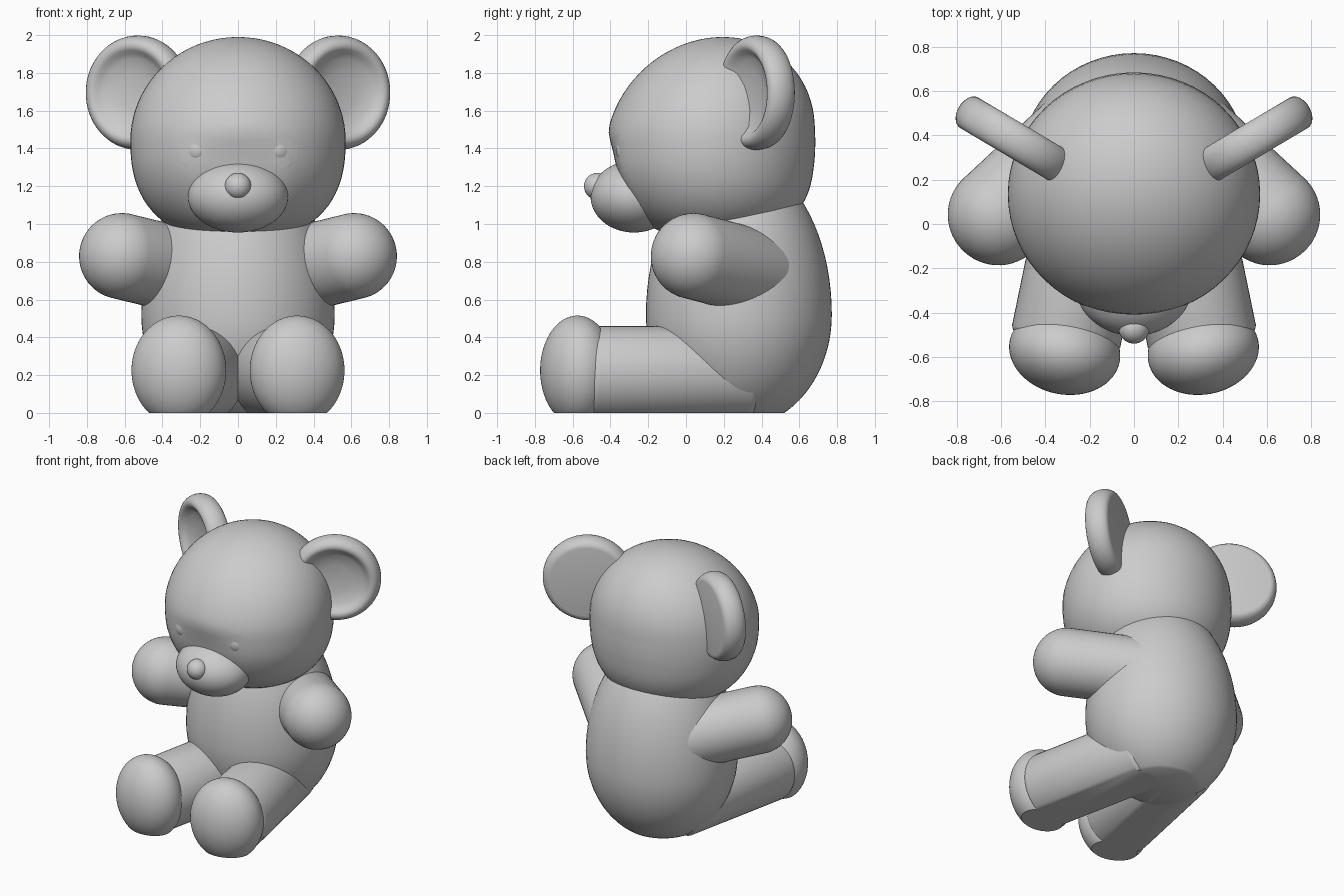
import bpy
import bmesh
import math
from mathutils import Matrix, Vector

cube = bpy.data.objects.get("Cube")
if cube:
    bpy.data.objects.remove(cube, do_unlink=True)

GREY = (0.6, 0.6, 0.6, 1.0)
mat = bpy.data.materials.new("plain grey")
mat.use_nodes = True
mat.diffuse_color = GREY
mat.node_tree.nodes["Principled BSDF"].inputs["Base Color"].default_value = GREY


def finish(name, bm, mirror=False, ground=False):
    """Turn a bmesh into a smooth shaded object, optionally cut flat at the ground."""
    if ground:
        geom = bm.verts[:] + bm.edges[:] + bm.faces[:]
        cut = bmesh.ops.bisect_plane(bm, geom=geom, plane_co=(0, 0, 0),
                                     plane_no=(0, 0, 1), clear_inner=True)
        edges = [e for e in cut["geom_cut"] if isinstance(e, bmesh.types.BMEdge)]
        bmesh.ops.holes_fill(bm, edges=edges, sides=0)
    bmesh.ops.recalc_face_normals(bm, faces=bm.faces[:])
    mesh = bpy.data.meshes.new(name)
    bm.to_mesh(mesh)
    bm.free()
    mesh.materials.append(mat)
    ob = bpy.data.objects.new(name, mesh)
    bpy.context.collection.objects.link(ob)
    bpy.ops.object.select_all(action="DESELECT")
    ob.select_set(True)
    bpy.context.view_layer.objects.active = ob
    bpy.ops.object.shade_smooth_by_angle(angle=math.radians(35))
    if mirror:
        mod = ob.modifiers.new("Mirror", "MIRROR")
        mod.use_mirror_merge = False
    return ob


def sphere(segments=64, rings=40):
    bm = bmesh.new()
    bmesh.ops.create_uvsphere(bm, u_segments=segments, v_segments=rings, radius=1)
    return bm


def aim(bm, origin, direction):
    """Point local +z along a direction and move to the origin point."""
    turn = Vector(direction).to_track_quat("Z", "Y").to_matrix().to_4x4()
    bm.transform(Matrix.Translation(origin) @ turn)


def egg(centre, rx, ry, up, down, power=2.0):
    """Ellipsoid with different upper and lower heights; power squares the lower half."""
    bm = sphere()
    for v in bm.verts:
        x, y, z = v.co
        r = math.hypot(x, y)
        if z < 0 and r > 1e-5:
            k = r ** (2 / power) / r
            x, y, z = x * k, y * k, -(-z) ** (2 / power)
        v.co = (x * rx, y * ry, z * (up if z > 0 else down))
    bm.transform(Matrix.Translation(centre))
    return bm


def capsule(start, end, radius, dome):
    """Round limb from start to end with domed ends."""
    a, b = Vector(start), Vector(end)
    length = (b - a).length
    bm = sphere(48, 25)
    for v in bm.verts:
        lift = length if v.co.z > 0 else 0
        v.co = (v.co.x * radius, v.co.y * radius, v.co.z * dome + lift)
    aim(bm, a, b - a)
    return bm


def lathe(profile, segments=64):
    """Spin (radius, height) points around local z."""
    bm = bmesh.new()
    verts = [bm.verts.new((r, 0, z)) for r, z in profile]
    edges = [bm.edges.new(pair) for pair in zip(verts, verts[1:])]
    bmesh.ops.spin(bm, geom=verts + edges, cent=(0, 0, 0), axis=(0, 0, 1),
                   angle=math.tau, steps=segments)
    bmesh.ops.remove_doubles(bm, verts=bm.verts[:], dist=1e-4)
    return bm


# Body
finish("body", egg((0, 0.28, 0.52), 0.512, 0.492, 0.82, 0.596), ground=True)

# Head, leaning back at the crown with a shallow bridge between the eyes
bm = egg((0, 0.135, 1.44), 0.57, 0.55, 0.55, 0.535, power=2.4)
for v in bm.verts:
    x, y, z = v.co
    v.co.y += 0.06 * max(0, (z - 1.5) / 0.5) + 0.08 * max(0, 1.3 - z)
    if y < -0.2 and 1.1 < z < 1.5:
        v.co.y += 0.035 * max(0, 1 - (x / 0.26) ** 2) * min(1, (1.5 - z) / 0.15)
head = finish("head", bm)

# Eye sockets cut into the head, with a small eyeball in each
gaze = Vector((0.41, -0.91, -0.03)).normalized()
eye = Vector((0.24, -0.36, 1.39))
bm = bmesh.new()
bmesh.ops.create_cone(bm, cap_ends=True, segments=40, radius1=0.064, radius2=0.115, depth=0.1)
aim(bm, eye + gaze * 0.012, gaze)
cutter = finish("socket_cutter", bm, mirror=True)
cutter.hide_render = True
bpy.context.view_layer.objects.active = head
mod = head.modifiers.new("Sockets", "BOOLEAN")
mod.operation = "DIFFERENCE"
mod.solver = "EXACT"
mod.object = cutter
bpy.ops.object.modifier_apply(modifier=mod.name)
bpy.data.objects.remove(cutter, do_unlink=True)

bm = sphere(32, 16)
bm.transform(Matrix.Diagonal((0.06, 0.06, 0.035, 1)))
aim(bm, eye - gaze * 0.032, gaze)
finish("eyeball", bm, mirror=True)

# Muzzle and nose
finish("muzzle", egg((0, -0.275, 1.145), 0.265, 0.23, 0.19, 0.19))
finish("nose", egg((0, -0.47, 1.2), 0.07, 0.07, 0.07, 0.07))

# Ears: thick discs with flat backs, round rims and dished fronts
profile = [(0, -0.08), (0.25, -0.08)]
for i in range(13):
    a = math.radians(-75 + i * 16)
    profile.append((0.25 + 0.053 * math.cos(a), 0.08 * math.sin(a)))
profile += [(0.21, 0.055), (0.18, 0.035), (0.1, 0.02), (0, 0.015)]
bm = lathe(profile)
aim(bm, Vector((0.53, 0.375, 1.695)), (0.51, -0.86, 0))
finish("ear", bm, mirror=True)

# Arms
finish("arm", capsule((0.265, 0.365, 0.745), (0.615, 0.04, 0.83), 0.228, 0.225), mirror=True)

# Legs and feet, flat underneath
hip, ankle = Vector((0.14, 0.3, 0.21)), Vector((0.305, -0.5, 0.21))
finish("leg", capsule(hip, ankle, 0.25, 0.1), mirror=True, ground=True)
bm = egg((0, 0, 0), 0.253, 0.195, 0.29, 0.29)
bm.transform(Matrix.Translation((0.313, -0.575, 0.225)) @ Matrix.Rotation(math.radians(11), 4, "Z"))
finish("foot", bm, mirror=True, ground=True)
